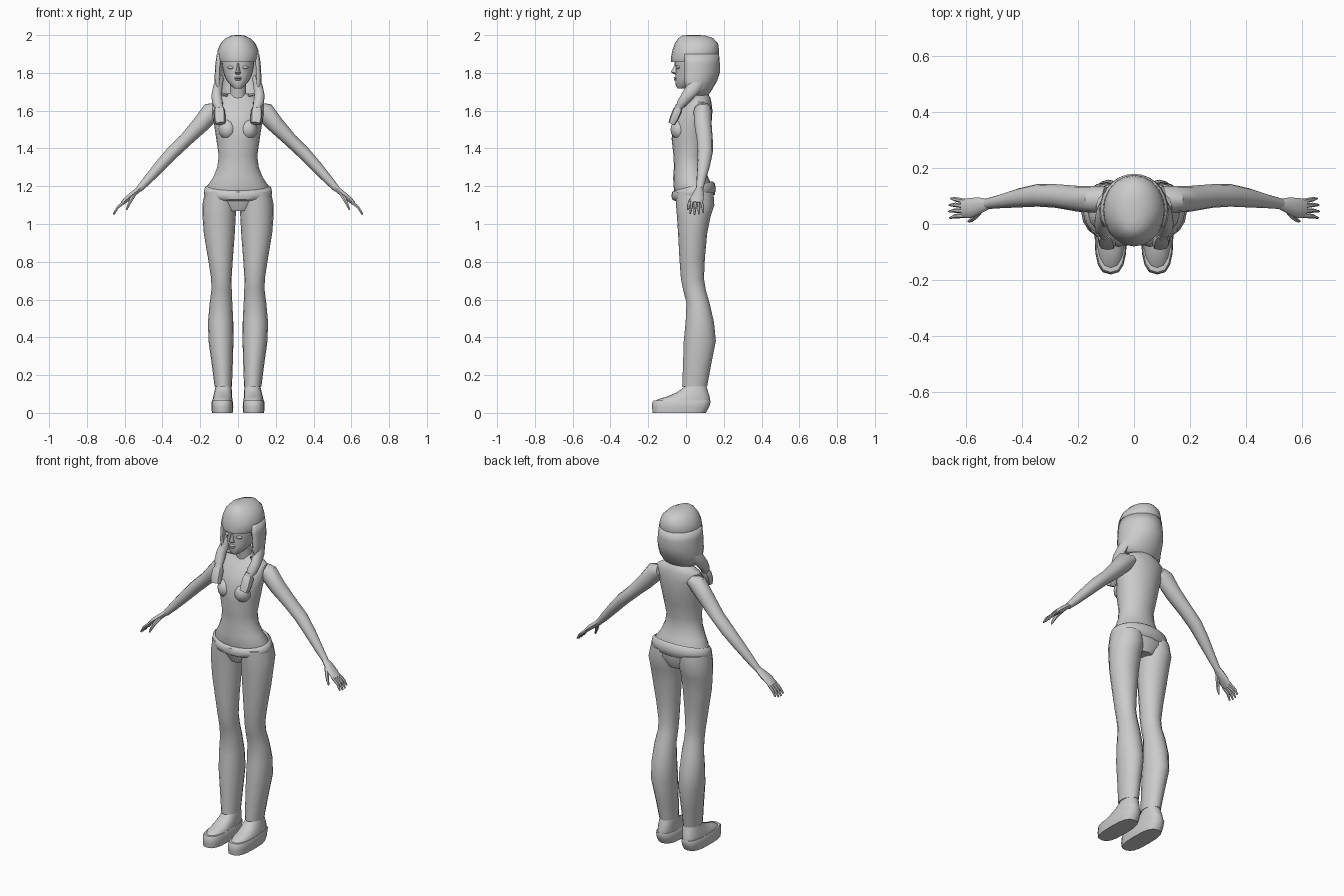
import bpy, bmesh, math
from mathutils import Vector

grey = bpy.data.materials.new("plain grey")
grey.diffuse_color = (0.6, 0.6, 0.6, 1)


def power(v, e):
    return math.copysign(abs(v) ** e, v)


def build(name, rings, closed=True, loop=False, mirror=False, solid=0):
    """Skin a list of point rings into one object."""
    bm = bmesh.new()
    vs = [[bm.verts.new(p) for p in r] for r in rings]
    n, m = len(vs[0]), len(vs)
    for i in range(m if loop else m - 1):
        a, b = vs[i], vs[(i + 1) % m]
        for j in range(n if closed else n - 1):
            k = (j + 1) % n
            bm.faces.new((a[j], a[k], b[k], b[j]))
    if closed and not loop:
        bm.faces.new(vs[0])
        bm.faces.new(vs[-1])
    bmesh.ops.recalc_face_normals(bm, faces=bm.faces)
    me = bpy.data.meshes.new(name)
    bm.to_mesh(me)
    bm.free()
    me.materials.append(grey)
    ob = bpy.data.objects.new(name, me)
    bpy.context.collection.objects.link(ob)
    if solid:
        s = ob.modifiers.new("thickness", 'SOLIDIFY')
        s.thickness, s.offset = solid, 0
    if mirror:
        ob.modifiers.new("mirror", 'MIRROR').use_clip = False
    return ob


def stack(name, rows, sides=16, e=1.0, mirror=False):
    """Horizontal rings: (z, centre x, half width, front y, back y)."""
    rings = []
    for z, cx, rx, y0, y1 in rows:
        ring = []
        for i in range(sides):
            a = 2 * math.pi * i / sides
            ring.append((cx + rx * power(math.sin(a), e),
                         (y0 + y1) / 2 - (y1 - y0) / 2 * power(math.cos(a), e), z))
        rings.append(ring)
    return build(name, rings, mirror=mirror)


def tube(name, pts, sides=10, e=1.0, mirror=True):
    """Limb along a path: (x, y, z, radius along y, radius across)."""
    rings = []
    for i, p in enumerate(pts):
        a, b = pts[max(i - 1, 0)], pts[min(i + 1, len(pts) - 1)]
        t = (Vector(b[:3]) - Vector(a[:3])).normalized()
        u = Vector((0, 1, 0))
        u = (u - t * u.dot(t)).normalized()
        v = t.cross(u)
        rings.append([Vector(p[:3]) + u * p[3] * power(math.cos(2 * math.pi * k / sides), e)
                      + v * p[4] * power(math.sin(2 * math.pi * k / sides), e)
                      for k in range(sides)])
    return build(name, rings, mirror=mirror)


def ball(name, c, r, mirror=False):
    """Ellipsoid made of stacked rings."""
    rows = []
    for i in range(1, 8):
        a = math.pi * i / 8
        s = math.sin(a)
        rows.append((c[2] - r[2] * math.cos(a), c[0], r[0] * s, c[1] - r[1] * s, c[1] + r[1] * s))
    return stack(name, rows, 12, mirror=mirror)


# Torso, chest and neck
stack("torso", [(1.07, 0, .07, -.03, .12), (1.13, 0, .165, -.055, .145), (1.2, 0, .162, -.066, .14),
                (1.245, 0, .132, -.068, .118), (1.3, 0, .11, -.064, .102), (1.36, 0, .102, -.066, .1),
                (1.45, 0, .115, -.076, .122), (1.53, 0, .127, -.07, .135), (1.6, 0, .138, -.04, .14),
                (1.645, 0, .135, .0, .135), (1.67, 0, .1, .02, .128), (1.69, 0, .055, .03, .115)], 20)
ball("chest", (.055, -.03, 1.5), (.048, .052, .055), True)
stack("neck", [(1.64, 0, .055, .02, .12), (1.69, 0, .043, .015, .1), (1.76, 0, .042, .0, .09)], 12)

# Rolled waistband, dipping at the front
rings = []
for i in range(28):
    a = 2 * math.pi * i / 28
    f = math.cos(a)
    rr, rz = .018, .034 - .006 * f
    rings.append([((.163 + rr * math.cos(b)) * math.sin(a),
                   .04 - (.1 + rr * math.cos(b)) * f,
                   1.168 - .018 * f + rz * math.sin(b))
                  for b in [k * math.pi / 4 for k in range(8)]])
build("waistband", rings, loop=True)

# Trouser legs
stack("leg", [(.14, .078, .046, -.02, .112), (.25, .083, .055, -.016, .132), (.38, .09, .066, -.012, .158),
              (.48, .092, .067, -.002, .148), (.58, .09, .06, .003, .125), (.65, .087, .054, -.015, .105),
              (.71, .088, .054, -.027, .095), (.82, .093, .066, -.035, .1), (.95, .099, .082, -.042, .112),
              (1.04, .1, .088, -.048, .13), (1.1, .098, .091, -.053, .15), (1.17, .09, .085, -.055, .145)],
      16, mirror=True)

# Shoes with a thick sole
stack("sole", [(0, .083, .055, -.176, .105), (.03, .083, .058, -.18, .122), (.058, .083, .057, -.178, .13),
               (.066, .083, .053, -.172, .128)], 16, .72, True)
stack("shoe_upper", [(.05, .083, .053, -.172, .128), (.072, .082, .052, -.15, .128), (.086, .081, .05, -.1, .125),
                     (.108, .079, .047, -.05, .118), (.135, .077, .043, -.012, .11),
                     (.17, .077, .036, .0, .1)], 16, .85, True)

# Arms
tube("arm", [(.1, .088, 1.615, .045, .03), (.14, .088, 1.595, .048, .053), (.2, .09, 1.525, .046, .045),
             (.28, .1, 1.442, .042, .036), (.345, .102, 1.38, .04, .035), (.41, .093, 1.31, .034, .031),
             (.48, .08, 1.232, .024, .024), (.525, .072, 1.183, .019, .017)], 12)
# Hands: palm, four fingers and a thumb
tube("palm", [(.515, .072, 1.193, .017, .014), (.55, .066, 1.163, .029, .016), (.585, .057, 1.135, .036, .015),
              (.612, .055, 1.11, .034, .011)], 10)
for i in range(4):
    y = .03 + .017 * i
    reach = (.93, 1.0, .97, .85)[i]
    tip = .612 + .047 * reach, y - .008 + .006 * i, 1.115 - .064 * reach
    tube("finger", [(.602, y, 1.117, .009, .01), (.637, y - .002 + .003 * i, 1.088, .008, .008),
                    (*tip, .004, .005)], 6)
tube("thumb", [(.548, .05, 1.158, .012, .012), (.568, .025, 1.125, .011, .01),
               (.58, .015, 1.1, .009, .008), (.59, .01, 1.075, .004, .004)], 6)

# Head with nose, lips and eyes
stack("head", [(1.718, 0, .02, -.045, .0), (1.732, 0, .037, -.054, .04), (1.76, 0, .06, -.056, .09),
               (1.79, 0, .074, -.055, .115), (1.83, 0, .083, -.055, .13), (1.87, 0, .088, -.062, .14),
               (1.93, 0, .08, -.045, .13)], 20)
stack("nose", [(1.792, 0, .011, -.058, -.04), (1.801, 0, .015, -.076, -.04), (1.808, 0, .011, -.079, -.04),
               (1.83, 0, .007, -.066, -.04), (1.86, 0, .006, -.058, -.04)], 8)
ball("upper_lip", (0, -.053, 1.774), (.02, .012, .006))
ball("lower_lip", (0, -.053, 1.764), (.016, .011, .006))
ball("eye", (.036, -.041, 1.829), (.019, .012, .009), True)

# Hair crown with the fringe across the forehead
stack("hair_crown", [(1.858, 0, .1, -.078, .16), (1.88, 0, .111, -.08, .172), (1.92, 0, .108, -.072, .175),
                     (1.955, 0, .093, -.06, .17), (1.983, 0, .066, -.042, .145), (1.997, 0, .035, -.02, .105),
                     (2.0, 0, .012, .01, .07)], 20)
# Hair falling round the sides and back, open at the face
rings = []
for z, rx, cy, ry in [(1.9, .105, .05, .118), (1.85, .113, .05, .122), (1.8, .116, .05, .122),
                      (1.76, .118, .045, .113), (1.72, .117, .045, .09), (1.69, .1, .045, .07),
                      (1.68, .06, .06, .045)]:
    rings.append([(rx * math.sin(a), cy - ry * math.cos(a), z)
                  for a in [math.radians(62 + 236 * k / 18) for k in range(19)]])
build("hair_back", rings, closed=False, solid=.014)
# Tied locks sweeping forward over the shoulders
tube("hair_lock", [(.095, .07, 1.77, .04, .02), (.108, .04, 1.72, .04, .026), (.114, .005, 1.675, .032, .028),
                   (.108, -.022, 1.64, .026, .029), (.1, -.038, 1.615, .018, .02)], 10)
tube("hair_tie", [(.102, -.034, 1.627, .021, .024), (.099, -.042, 1.61, .021, .024)], 10)
tube("lock_end", [(.1, -.038, 1.615, .018, .023), (.099, -.046, 1.6, .024, .03),
                  (.097, -.063, 1.56, .023, .031), (.093, -.076, 1.532, .018, .027)], 8, .7)

# Smooth shading with crisp creases
bpy.ops.object.select_all(action='SELECT')
bpy.context.view_layer.objects.active = bpy.data.objects["torso"]
bpy.ops.object.shade_smooth_by_angle(angle=math.radians(42))
